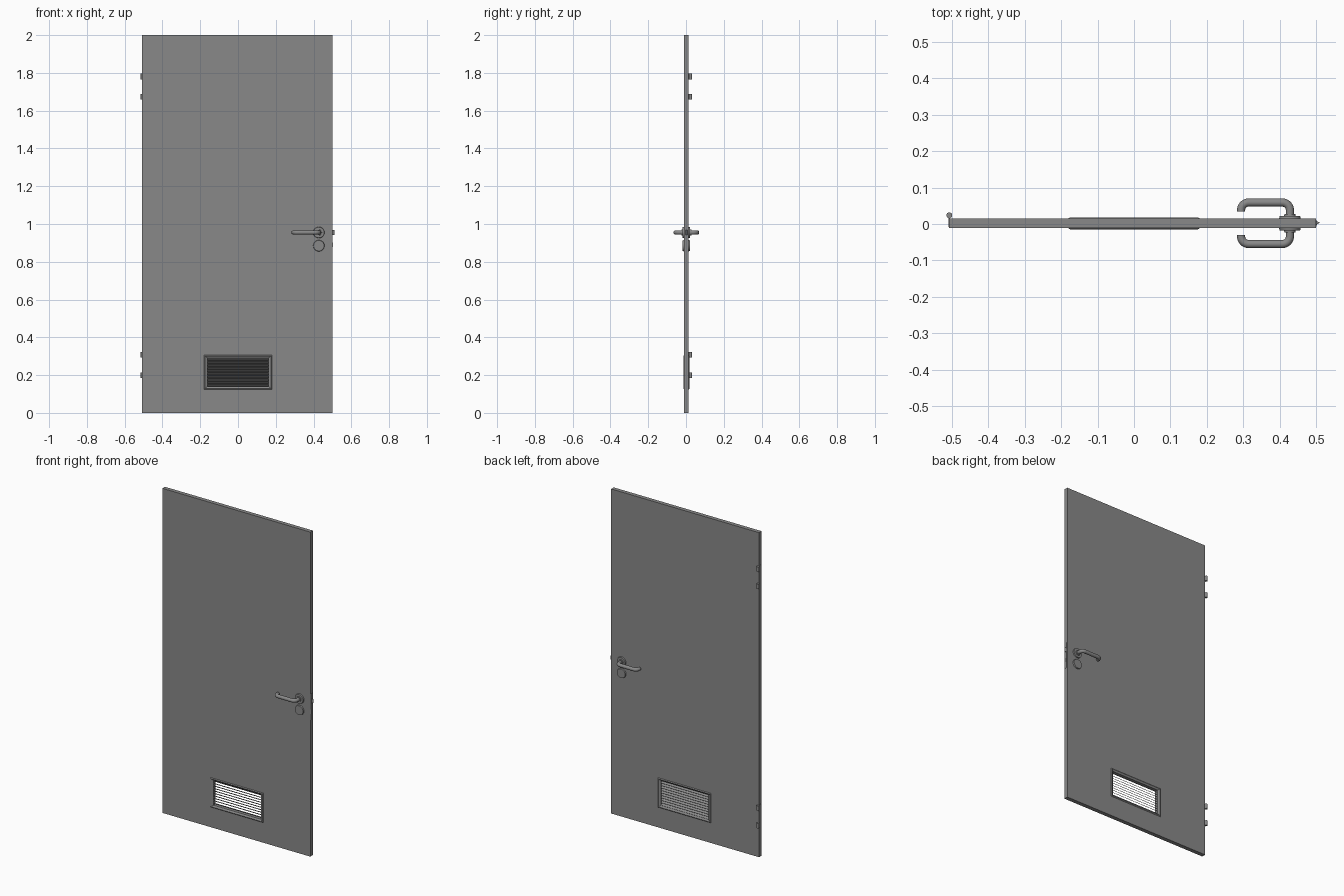
import bpy, bmesh, math
from mathutils import Vector, Matrix

cube = bpy.data.objects.get("Cube")
if cube:
    bpy.data.objects.remove(cube, do_unlink=True)

GREY = (0.25, 0.25, 0.25, 1)
mat = bpy.data.materials.new("door grey")
mat.use_nodes = True
mat.diffuse_color = GREY
mat.node_tree.nodes["Principled BSDF"].inputs["Base Color"].default_value = GREY

MID = 0.002      # middle of the leaf thickness
HALF = 0.0125    # half of the leaf thickness
HANDLE_X, HANDLE_Z, KEY_Z = 0.428, 0.955, 0.885


def add_object(name, bm, smooth=False):
    bmesh.ops.recalc_face_normals(bm, faces=bm.faces)
    mesh = bpy.data.meshes.new(name)
    bm.to_mesh(mesh)
    bm.free()
    ob = bpy.data.objects.new(name, mesh)
    bpy.context.collection.objects.link(ob)
    mesh.materials.append(mat)
    if smooth:
        bpy.ops.object.select_all(action='DESELECT')
        ob.select_set(True)
        bpy.context.view_layer.objects.active = ob
        bpy.ops.object.shade_smooth_by_angle(angle=math.radians(35))
    return ob


def rect_ring(name, loops):
    """Closed rectangular frame lofted through (x0, x1, z0, z1, y) loops."""
    bm = bmesh.new()
    rings = [[bm.verts.new((x, y, z)) for x, z in
              ((x0, z0), (x1, z0), (x1, z1), (x0, z1))]
             for x0, x1, z0, z1, y in loops]
    for i, a in enumerate(rings):
        b = rings[(i + 1) % len(rings)]
        for j in range(4):
            k = (j + 1) % 4
            bm.faces.new((a[j], a[k], b[k], b[j]))
    return add_object(name, bm)


def box(name, centre, size, tilt=0):
    bm = bmesh.new()
    m = (Matrix.Translation(centre) @ Matrix.Rotation(tilt, 4, 'X')
         @ Matrix.Diagonal((*size, 1)))
    bmesh.ops.create_cube(bm, size=1, matrix=m)
    return add_object(name, bm)


def cylinder(name, centre, r1, r2, depth, turn=0, sides=32):
    bm = bmesh.new()
    m = Matrix.Translation(centre) @ Matrix.Rotation(turn, 4, 'X')
    bmesh.ops.create_cone(bm, cap_ends=True, segments=sides, radius1=r1,
                          radius2=r2, depth=depth, matrix=m)
    return add_object(name, bm, True)


def rounded_path(corners, radius, steps=8):
    """Polyline with each inner corner replaced by a round bend."""
    pts = [corners[0]]
    for a, b, c in zip(corners, corners[1:], corners[2:]):
        u, v = (a - b).normalized(), (c - b).normalized()
        for i in range(steps + 1):
            t = i / steps * math.pi / 2
            pts.append(b + radius * (u * (1 - math.sin(t)) + v * (1 - math.cos(t))))
    return pts + [corners[-1]]


def tube(name, pts, radius, sides=16):
    """Round bar swept along a path lying in a horizontal plane."""
    bm = bmesh.new()
    up = Vector((0, 0, 1))
    rings = []
    for i, p in enumerate(pts):
        d = (pts[min(i + 1, len(pts) - 1)] - pts[max(i - 1, 0)]).normalized()
        side = d.cross(up)
        rings.append([bm.verts.new(p + radius * (math.cos(t) * side + math.sin(t) * up))
                      for t in (k * math.tau / sides for k in range(sides))])
    for a, b in zip(rings, rings[1:]):
        for j in range(sides):
            k = (j + 1) % sides
            bm.faces.new((a[j], a[k], b[k], b[j]))
    bm.faces.new(rings[0])
    bm.faces.new(rings[-1])
    return add_object(name, bm, True)


# Door leaf with the vent opening
outer = (-0.508, 0.5, 0, 2)
hole = (-0.168, 0.168, 0.132, 0.298)
rect_ring("door_leaf", [(*outer, MID - HALF), (*outer, MID + HALF),
                        (*hole, MID + HALF), (*hole, MID - HALF)])

# Vent frame with sloping inner lips on both faces
rim = (-0.181, 0.181, 0.124, 0.306)
lip = (-0.176, 0.176, 0.129, 0.301)
inner = (-0.162, 0.162, 0.139, 0.291)
rect_ring("vent_frame", [(*rim, MID - HALF), (*lip, MID - 0.0165),
                         (*inner, MID - 0.010), (*inner, MID + 0.010),
                         (*lip, MID + 0.0165), (*rim, MID + HALF)])

# Slats falling towards the back
SLATS = 10
pitch = (inner[3] - inner[2]) / SLATS
for i in range(SLATS):
    box(f"vent_slat_{i + 1}", (0, MID, inner[2] + (i + 0.5) * pitch),
        (0.326, 0.024, 0.002), math.radians(-36))

# Lever, rose and key plate on each face
for side, s in (("front", -1), ("back", 1)):
    turn = math.radians(-90 * s)
    for part, z in (("rose", HANDLE_Z), ("key_plate", KEY_Z)):
        cylinder(f"{side}_{part}", (HANDLE_X, MID + s * 0.016, z),
                 0.03, 0.028, 0.008, turn)
    cylinder(f"{side}_lever_collar", (HANDLE_X, MID + s * 0.022, HANDLE_Z),
             0.016, 0.015, 0.008, turn, 24)
    corners = [Vector((x, MID + s * y, HANDLE_Z)) for x, y in
               ((HANDLE_X, 0.015), (HANDLE_X, 0.057),
                (0.294, 0.057), (0.294, 0.032))]
    tube(f"{side}_lever", rounded_path(corners, 0.021), 0.0112)

# Latch tongue and dead bolt on the closing edge
bm = bmesh.new()
tri = [bm.verts.new(p) for p in ((0.496, -0.004, 0.943), (0.496, 0.010, 0.943),
                                 (0.511, 0.004, 0.943))]
face = bm.faces.new(tri)
ext = bmesh.ops.extrude_face_region(bm, geom=[face])
bmesh.ops.translate(bm, vec=(0, 0, 0.024),
                    verts=[v for v in ext["geom"] if isinstance(v, bmesh.types.BMVert)])
add_object("latch_tongue", bm)
box("dead_bolt", (0.499, MID, 0.89), (0.006, 0.010, 0.026))
box("lock_face_plate", (0.4995, MID, 0.92), (0.003, 0.018, 0.16))

# Hinges: two knuckles on each, with a leaf on the edge
for name, low, high in (("lower", 0.2, 0.307), ("upper", 1.674, 1.781)):
    for end, z in (("bottom", low), ("top", high)):
        cylinder(f"{name}_hinge_{end}_knuckle", (-0.507, 0.024, z),
                 0.008, 0.008, 0.03, 0, 16)
        box(f"{name}_hinge_{end}_arm", (-0.507, 0.016, z), (0.004, 0.012, 0.03))
    box(f"{name}_hinge_leaf", (-0.508, MID, (low + high) / 2),
        (0.003, 0.02, high - low + 0.03))
